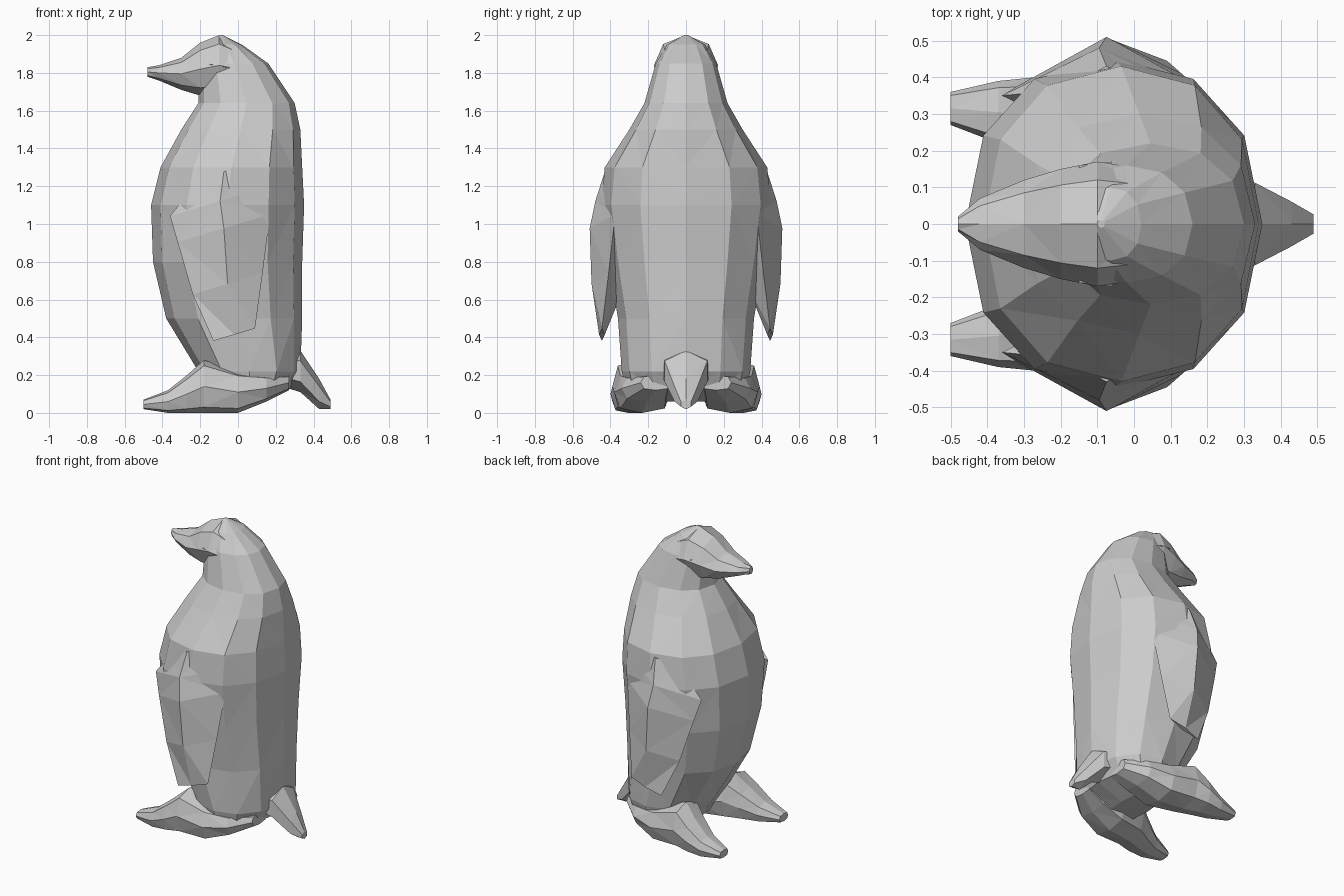
import bpy
import bmesh
from math import sin, cos, pi, copysign

cube = bpy.data.objects.get("Cube")
if cube:
    bpy.data.objects.remove(cube, do_unlink=True)

grey_tone = (0.6, 0.6, 0.6, 1)
grey = bpy.data.materials.new("stone_grey")
grey.use_nodes = True
grey.diffuse_color = grey_tone
grey.node_tree.nodes["Principled BSDF"].inputs["Base Color"].default_value = grey_tone


def rounded(value, power):
    """Superellipse term: powers below one give a boxier outline."""
    return copysign(abs(value) ** power, value)


def section(low, high, inner, outer, sides, power):
    """Closed outline between low and high, and between inner and outer y."""
    for step in range(sides):
        angle = 2 * pi * step / sides
        across = (low + high - (high - low) * rounded(cos(angle), power)) / 2
        sideways = (inner + outer + (outer - inner) * rounded(sin(angle), power)) / 2
        yield across, sideways


def loft(name, axis, sides, power, rows, mirror=1, lean=0):
    """Skin outlines placed along the x or z axis; lean tilts upright ones."""
    bm = bmesh.new()
    rings = []
    for position, low, high, inner, outer in rows:
        ring = []
        for across, y in section(low, high, inner, outer, sides, power):
            if axis == "z":
                point = (across, y * mirror, position + lean * across)
            else:
                point = (position, y * mirror, across)
            ring.append(bm.verts.new(point))
        rings.append(ring)
    for ring, following in zip(rings, rings[1:]):
        for i in range(sides):
            bm.faces.new((ring[i - 1], ring[i], following[i], following[i - 1]))
    bm.faces.new(rings[0])
    bm.faces.new(rings[-1])
    bmesh.ops.triangulate(bm, faces=bm.faces)
    bmesh.ops.recalc_face_normals(bm, faces=bm.faces)
    mesh = bpy.data.meshes.new(name)
    bm.to_mesh(mesh)
    bm.free()
    mesh.materials.append(grey)
    part = bpy.data.objects.new(name, mesh)
    bpy.context.collection.objects.link(part)


def centred(rows):
    """Turn a half width into an inner and outer y."""
    return [(position, low, high, -half, half) for position, low, high, half in rows]


# Body and head: height, chest x, spine x, half width
body_rows = [
    (0.06, -0.1, 0.1, 0.25),
    (0.13, -0.15, 0.28, 0.32),
    (0.22, -0.21, 0.33, 0.34),
    (0.5, -0.38, 0.34, 0.36),
    (0.8, -0.45, 0.34, 0.41),
    (1.1, -0.46, 0.35, 0.45),
    (1.3, -0.41, 0.34, 0.43),
    (1.5, -0.3, 0.33, 0.3),
    (1.64, -0.21, 0.3, 0.22),
    (1.85, -0.2, 0.16, 0.16),
    (1.95, -0.15, 0.02, 0.1),
    (2, -0.1, -0.08, 0.01),
]
loft("body", "z", 12, 0.9, centred(body_rows))

# Beak and face: x, underside, ridge, half width
beak_rows = [
    (-0.48, 1.78, 1.83, 0.02),
    (-0.42, 1.76, 1.84, 0.07),
    (-0.3, 1.71, 1.88, 0.12),
    (-0.2, 1.68, 1.96, 0.15),
    (-0.1, 1.68, 2, 0.17),
    (0.03, 1.7, 1.93, 0.15),
]
loft("beak", "x", 8, 1, centred(beak_rows))

# Tail: x, underside, ridge, half width
tail_rows = [
    (0.2, 0.15, 0.35, 0.15),
    (0.33, 0.11, 0.33, 0.13),
    (0.43, 0.02, 0.18, 0.07),
    (0.49, 0.02, 0.07, 0.03),
]
loft("tail", "x", 6, 1, centred(tail_rows))

# Feet with thighs: x, sole, top, inner y, outer y
foot_rows = [
    (-0.5, 0.02, 0.07, 0.27, 0.36),
    (-0.37, 0, 0.12, 0.22, 0.39),
    (-0.27, 0, 0.2, 0.17, 0.4),
    (-0.18, 0, 0.28, 0.12, 0.39),
    (0, 0, 0.22, 0.08, 0.38),
    (0.15, 0.06, 0.2, 0.08, 0.34),
    (0.27, 0.12, 0.2, 0.08, 0.24),
]

# Flippers: height, front x, back x, inner y, outer y
flipper_rows = [
    (1.3, -0.2, 0.05, 0.3, 0.43),
    (1.15, -0.36, 0.17, 0.22, 0.48),
    (1, -0.32, 0.17, 0.24, 0.51),
    (0.7, -0.24, 0.13, 0.32, 0.5),
    (0.42, -0.13, 0.09, 0.43, 0.46),
]

# Eyelids: x, lower edge, upper edge, inner y, outer y
eyelid_rows = [
    (-0.15, 1.84, 1.85, 0.1, 0.16),
    (-0.06, 1.82, 1.84, 0.1, 0.17),
]

for label, mirror in (("left", 1), ("right", -1)):
    loft(label + "_foot", "x", 8, 0.7, foot_rows, mirror)
    loft(label + "_flipper", "z", 4, 1, flipper_rows, mirror, lean=0.3)
    loft(label + "_eyelid", "x", 4, 1, eyelid_rows, mirror)
